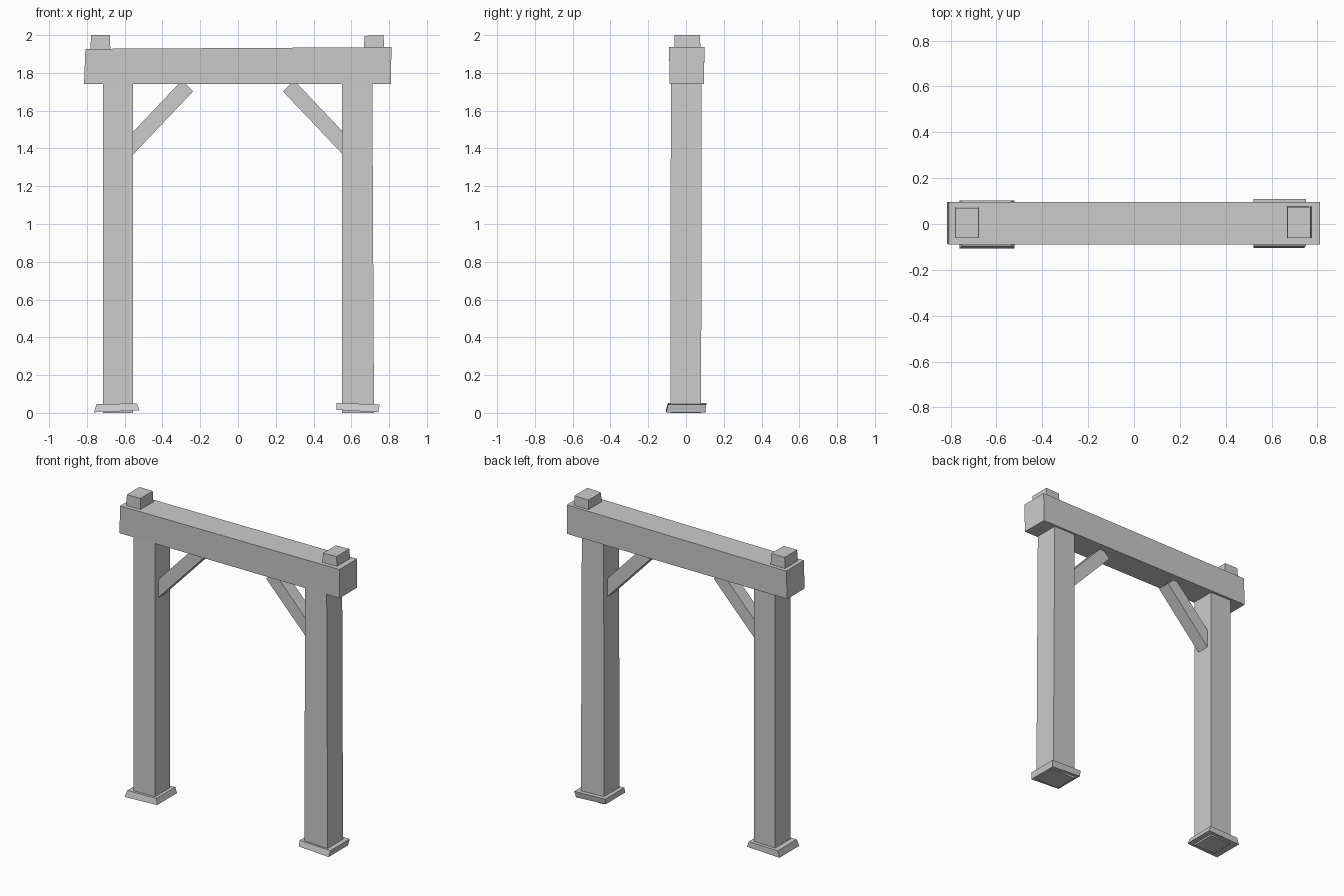
import bpy
from mathutils import Vector

if "Cube" in bpy.data.objects:
    bpy.data.objects.remove(bpy.data.objects["Cube"])

wood = bpy.data.materials.new("plain_grey")
wood.diffuse_color = (0.6, 0.6, 0.6, 1)
wood.use_nodes = True
wood.node_tree.nodes["Principled BSDF"].inputs["Base Color"].default_value = wood.diffuse_color


def solid(name, bottom, top):
    """Six-sided block between two four-point loops."""
    faces = [(3, 2, 1, 0), (4, 5, 6, 7)]
    faces += [(i, (i + 1) % 4, (i + 1) % 4 + 4, i + 4) for i in range(4)]
    me = bpy.data.meshes.new(name)
    me.from_pydata([tuple(p) for p in bottom + top], [], faces)
    me.materials.append(wood)
    ob = bpy.data.objects.new(name, me)
    bpy.context.collection.objects.link(ob)
    return ob


def rect(x0, x1, y0, y1, zl, zr=None):
    """Counter-clockwise rectangle, optionally tilted from left to right."""
    zr = zl if zr is None else zr
    return [Vector(p) for p in ((x0, y0, zl), (x1, y0, zr), (x1, y1, zr), (x0, y1, zl))]


# crossbeam, slightly hand-hewn
solid("crossbeam", rect(-0.815, 0.81, -0.086, 0.096, 1.742),
      rect(-0.808, 0.812, -0.09, 0.097, 1.927, 1.936))

# uprights
solid("left_post", rect(-0.715, -0.557, -0.08, 0.08, 0.0),
      rect(-0.715, -0.557, -0.08, 0.08, 1.78))
solid("right_post", rect(0.55, 0.72, -0.083, 0.08, 0.0),
      rect(0.55, 0.711, -0.08, 0.083, 1.78))

# foot plates, a little flared and tilted
solid("left_foot", rect(-0.762, -0.522, -0.107, 0.103, 0.003, 0.013),
      rect(-0.75, -0.535, -0.097, 0.102, 0.046, 0.05))
solid("right_foot", rect(0.522, 0.742, -0.105, 0.1, 0.016, 0.003),
      rect(0.522, 0.75, -0.095, 0.108, 0.052, 0.045))

# peg caps on top of the beam
solid("left_cap", rect(-0.782, -0.675, -0.062, 0.073, 1.91),
      rect(-0.778, -0.679, -0.061, 0.07, 2.0))
solid("right_cap", rect(0.665, 0.776, -0.063, 0.077, 1.91),
      rect(0.67, 0.77, -0.06, 0.074, 1.996, 2.0))

# diagonal braces, square in section, mirrored about x = 0
along = Vector((0.318, 0, 0.335)).normalized()
across = Vector((-along.z, 0, along.x)) * 0.083
for side, name in ((1, "left_brace"), (-1, "right_brace")):
    end = Vector((-0.237, 0, 1.703))
    start = end - along * 0.54
    loops = []
    for p in (start, end):
        pts = [p + Vector((0, -0.042, 0)), p + Vector((0, 0.045, 0)),
               p + across + Vector((0, 0.045, 0)), p + across + Vector((0, -0.042, 0))]
        pts = [Vector((q.x * side, q.y, q.z)) for q in pts]
        loops.append(pts if side == 1 else pts[::-1])
    solid(name, *loops)
